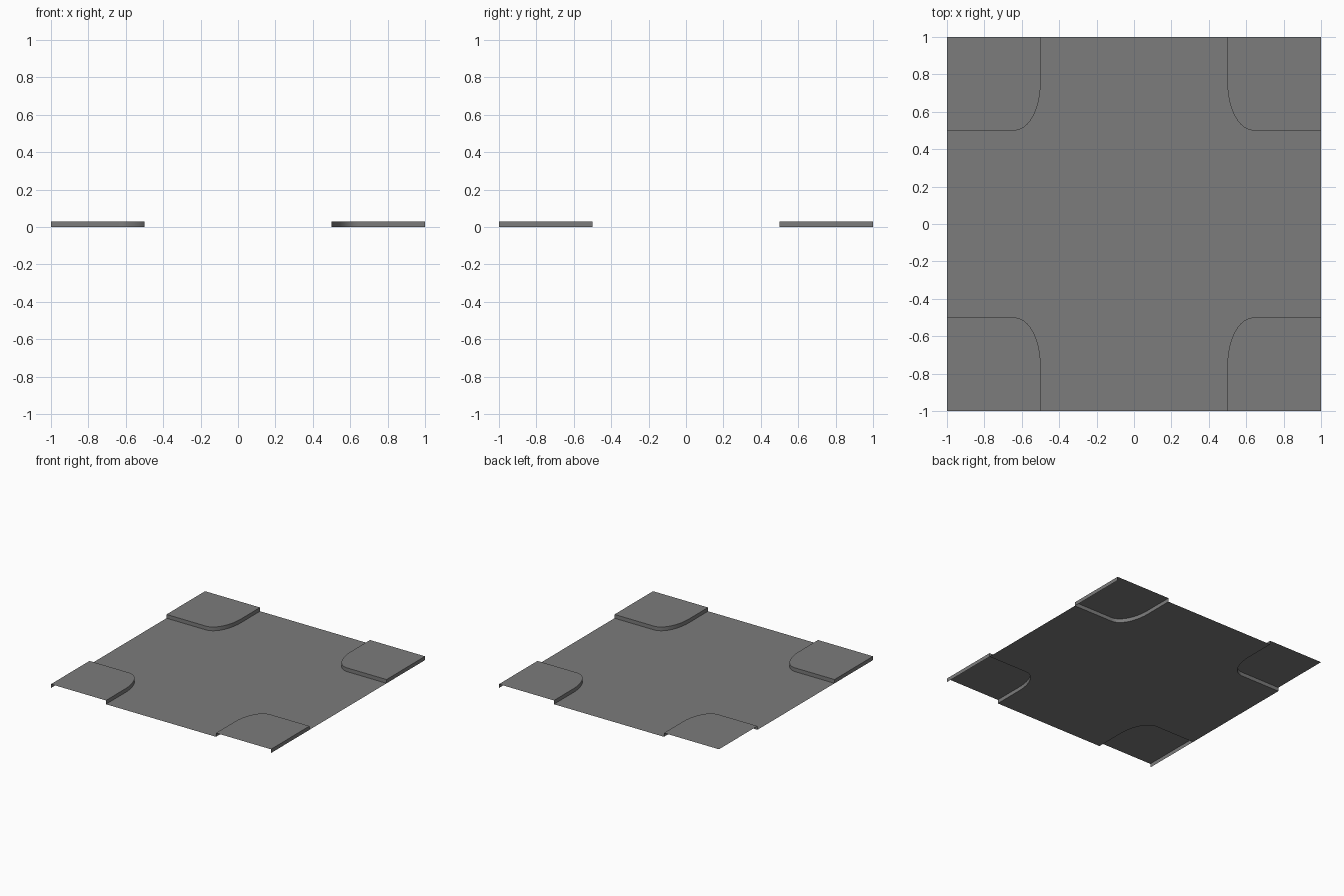
import bpy, bmesh, math
from mathutils import Vector

HEIGHT = 0.031           # pavement height above the road
EDGE, INNER = 1.0, 0.5   # tile edge and kerb line
RX, RY = 0.14, 0.25      # kerb rounding
STEPS = 12

cube = bpy.data.objects.get("Cube")
if cube:
    bpy.data.objects.remove(cube, do_unlink=True)

grey = bpy.data.materials.new("asphalt_grey")
colour = (0.2, 0.2, 0.2, 1)
grey.diffuse_color = colour
grey.use_nodes = True
grey.node_tree.nodes["Principled BSDF"].inputs["Base Color"].default_value = colour


def kerb_line(sx, sy):
    """Kerb path of one corner, from the side edge to the front or back edge."""
    pts = [(EDGE, INNER)]
    for i in range(STEPS + 1):
        a = math.pi / 2 * i / STEPS
        pts.append((INNER + RX - RX * math.sin(a), INNER + RY - RY * math.cos(a)))
    pts.append((INNER, EDGE))
    return [Vector((sx * x, sy * y, 0)) for x, y in pts]


def add_face(bm, points, facing):
    """Add a face and turn it towards the given direction."""
    face = bm.faces.new([bm.verts.new(p) for p in points])
    face.normal_update()
    if face.normal.dot(facing) < 0:
        face.normal_flip()


def finish(bm, name):
    bmesh.ops.remove_doubles(bm, verts=bm.verts, dist=0.0001)
    mesh = bpy.data.meshes.new(name)
    bm.to_mesh(mesh)
    bm.free()
    mesh.materials.append(grey)
    obj = bpy.data.objects.new(name, mesh)
    bpy.context.collection.objects.link(obj)
    bpy.ops.object.select_all(action="DESELECT")
    obj.select_set(True)
    bpy.context.view_layer.objects.active = obj
    bpy.ops.object.shade_smooth_by_angle(angle=math.radians(30))


up = Vector((0, 0, 1))
lift = up * HEIGHT

# Crossroads surface, with rounded corners cut away
bm = bmesh.new()
outline = (kerb_line(1, 1) + kerb_line(-1, 1)[::-1]
           + kerb_line(-1, -1) + kerb_line(1, -1)[::-1])
add_face(bm, outline, up)
finish(bm, "crossroads")

# Raised pavement corners: open shells; one corner has no outer side wall
corners = {"back_left": (1, 1, True), "back_right": (-1, 1, False),
           "front_right": (-1, -1, True), "front_left": (1, -1, True)}
for name, (sx, sy, side_wall) in corners.items():
    bm = bmesh.new()
    path = kerb_line(sx, sy)
    tip = Vector((sx * EDGE, sy * EDGE, 0))
    add_face(bm, [p + lift for p in path + [tip]], up)
    for a, b in zip(path, path[1:]):
        add_face(bm, [a, b, b + lift, a + lift], Vector((-sx, -sy, 0)))
    if side_wall:
        a = path[0]
        add_face(bm, [a, tip, tip + lift, a + lift], Vector((sx, 0, 0)))
    finish(bm, name + "_pavement")
